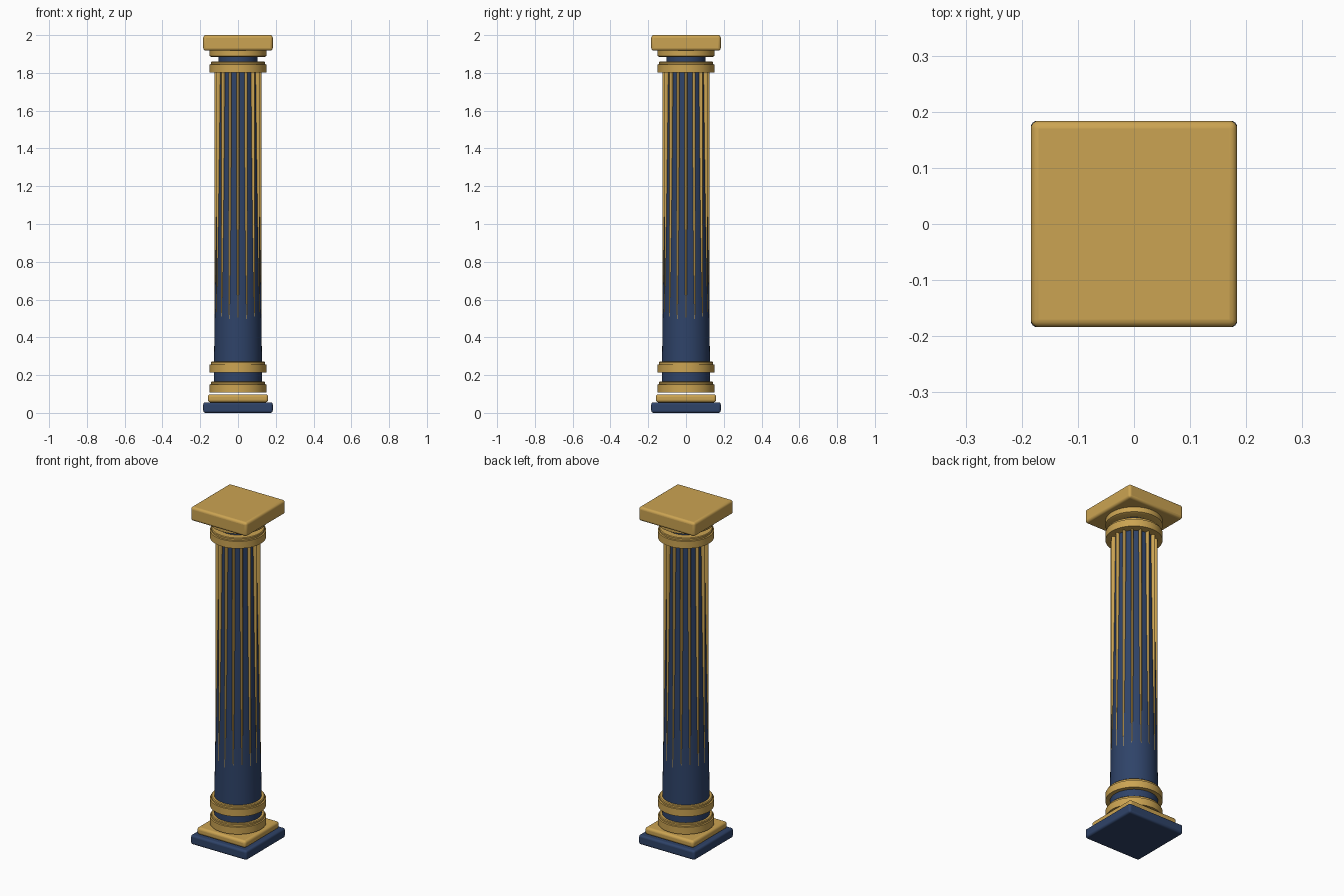
import bpy, math

if "Cube" in bpy.data.objects:
    bpy.data.objects.remove(bpy.data.objects["Cube"])


def material(name, rgb):
    m = bpy.data.materials.new(name)
    m.diffuse_color = (*rgb, 1)
    m.use_nodes = True
    m.node_tree.nodes["Principled BSDF"].inputs["Base Color"].default_value = m.diffuse_color
    return m


GOLD = material("gold", (0.60, 0.37, 0.085))
NAVY = material("navy blue", (0.028, 0.056, 0.14))


def finish(ob, name, mat):
    ob.name = name
    ob.data.materials.clear()
    ob.data.materials.append(mat)
    bpy.ops.object.shade_smooth_by_angle(angle=math.radians(35))
    return ob


def slab(name, half, z0, z1, bevel, mat):
    """Square slab with rounded edges."""
    bpy.ops.mesh.primitive_cube_add(size=1, location=(0, 0, (z0 + z1) / 2))
    ob = bpy.context.object
    ob.scale = (2 * half, 2 * half, z1 - z0)
    bpy.ops.object.transform_apply(location=False, rotation=False, scale=True)
    mod = ob.modifiers.new("rounded_edges", "BEVEL")
    mod.width = bevel
    mod.segments = 4
    return finish(ob, name, mat)


def lathe(name, profile, mat, n=64):
    """Closed solid of revolution from (radius, height) points."""
    verts = [(r * math.cos(2 * math.pi * i / n), r * math.sin(2 * math.pi * i / n), z)
             for r, z in profile for i in range(n)]
    faces = [(j * n + i, j * n + (i + 1) % n, (j + 1) * n + (i + 1) % n, (j + 1) * n + i)
             for j in range(len(profile) - 1) for i in range(n)]
    faces.append(tuple(reversed(range(n))))
    faces.append(tuple(range((len(profile) - 1) * n, len(profile) * n)))
    me = bpy.data.meshes.new(name)
    me.from_pydata(verts, [], faces)
    ob = bpy.data.objects.new(name, me)
    bpy.context.collection.objects.link(ob)
    bpy.ops.object.select_all(action="DESELECT")
    ob.select_set(True)
    bpy.context.view_layer.objects.active = ob
    return finish(ob, name, mat)


def stepped_ring(name, z):
    """Wide band with a slightly narrower lip on top."""
    lathe(name, [(0.151, z), (0.151, z + 0.042), (0.144, z + 0.044),
                 (0.144, z + 0.054), (0.140, z + 0.058)], GOLD)


# Square base and top slab
slab("plinth", 0.184, 0.0, 0.056, 0.012, NAVY)
slab("base_plate", 0.160, 0.056, 0.098, 0.014, GOLD)
slab("abacus", 0.184, 1.918, 2.0, 0.014, GOLD)

# Tapered shaft, running up through the neck
lathe("shaft", [(0.128, 0.112), (0.127, 0.27), (0.104, 1.80), (0.102, 1.90)], NAVY)

# Moulded rings at the foot and head
stepped_ring("foot_ring", 0.108)
stepped_ring("lower_ring", 0.213)
stepped_ring("head_ring", 1.802)
lathe("neck_ring", [(0.140, 1.884), (0.151, 1.889), (0.151, 1.918)], GOLD)

# Upright ribs that sink into the widening shaft
for k in range(16):
    a = 2 * math.pi * k / 16
    bpy.ops.mesh.primitive_cylinder_add(vertices=16, radius=1, depth=1.33)
    rib = bpy.context.object
    rib.scale = (0.014, 0.0075, 1)
    bpy.ops.object.transform_apply(location=False, rotation=False, scale=True)
    rib.location = (0.1099 * math.cos(a), 0.1099 * math.sin(a), 1.145)
    rib.rotation_euler.z = a
    finish(rib, f"rib_{k + 1}", GOLD)
